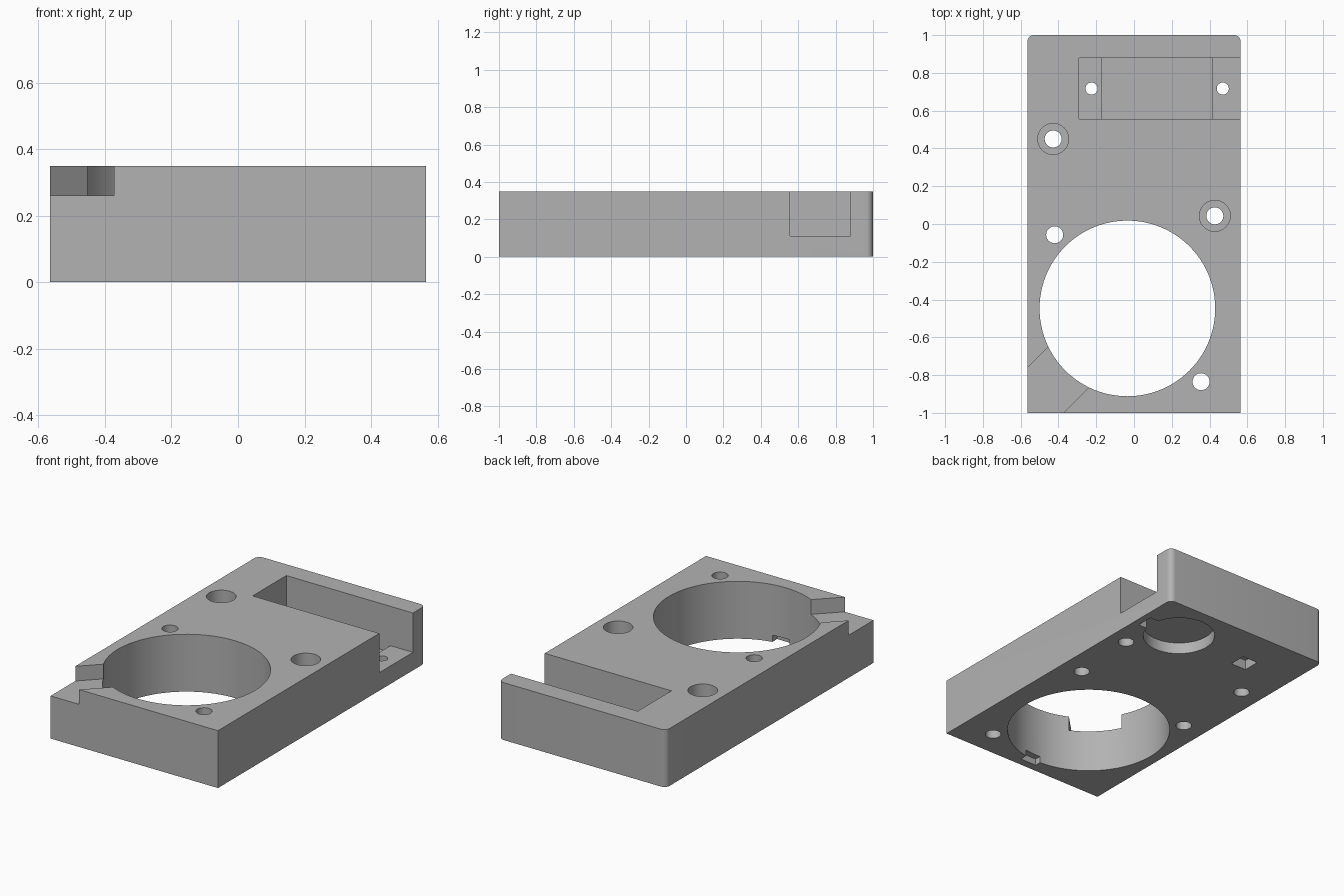
import bpy, bmesh, math
from mathutils import Matrix, Vector

if "Cube" in bpy.data.objects:
    bpy.data.objects.remove(bpy.data.objects["Cube"], do_unlink=True)

W, H = 0.565, 0.35       # half width, thickness
OVER = 0.05              # how far cutters pass through the surface


def make_object(name, bm):
    mesh = bpy.data.meshes.new(name)
    bm.to_mesh(mesh)
    bm.free()
    obj = bpy.data.objects.new(name, mesh)
    bpy.context.scene.collection.objects.link(obj)
    return obj


def box(name, x0, x1, y0, y1, z0, z1, bevel=0):
    bm = bmesh.new()
    size = Vector((x1 - x0, y1 - y0, z1 - z0))
    mid = Vector((x0 + x1, y0 + y1, z0 + z1)) / 2
    bmesh.ops.create_cube(bm, size=1, matrix=Matrix.Translation(mid) @ Matrix.Diagonal(size).to_4x4())
    if bevel:
        # round only the two upright rear edges
        rear = [e for e in bm.edges if all(v.co.y > y1 - 0.01 for v in e.verts)
                and abs(e.verts[0].co.z - e.verts[1].co.z) > 0.1]
        bmesh.ops.bevel(bm, geom=rear, offset=bevel, segments=8, profile=0.5, affect='EDGES')
    return make_object(name, bm)


def cylinder(name, x, y, r, z0, z1, sides=32):
    bm = bmesh.new()
    bmesh.ops.create_cone(bm, cap_ends=True, segments=sides, radius1=r, radius2=r,
                          depth=z1 - z0, matrix=Matrix.Translation((x, y, (z0 + z1) / 2)))
    return make_object(name, bm)


grey = bpy.data.materials.new("plain_grey")
grey.use_nodes = True
color = (0.45, 0.45, 0.45, 1)
grey.diffuse_color = color
grey.node_tree.nodes["Principled BSDF"].inputs["Base Color"].default_value = color

body = box("mounting_block", -W, W, -1, 1, 0, H, bevel=0.035)
body.data.materials.append(grey)

LOW, TOP = -OVER, H + OVER
hole_x, hole_y = -0.035, -0.447
cutters = []

# Large round opening
cutters.append(cylinder("main_opening", hole_x, hole_y, 0.465, LOW, TOP, 96))

# Diagonal channel from the opening out through the front corner
channel = box("corner_channel", 0, 1.2, -0.152, 0.152, 0.26, TOP)
channel.data.transform(Matrix.Translation((hole_x, hole_y, 0)) @ Matrix.Rotation(math.radians(225), 4, 'Z'))
cutters.append(channel)

# Small notch under the front rim of the opening
cutters.append(box("rim_notch", -0.06, 0.05, -0.95, -0.8, LOW, 0.04))

# Side pocket, its deeper middle and the round hole below it
cutters.append(box("side_pocket", -0.29, W + OVER, 0.555, 0.88, 0.11, TOP))
cutters.append(box("deep_pocket", -0.172, 0.413, 0.555, 0.88, 0.07, 0.2))
cutters.append(cylinder("pocket_port", 0.265, 0.717, 0.205, LOW, 0.07, 64))

# Screw holes in the pocket ledges with square nut recesses beneath
for x in (-0.225, 0.47):
    cutters.append(cylinder("ledge_hole", x, 0.717, 0.032, LOW, 0.2))
    cutters.append(box("nut_recess", x - 0.052, x + 0.052, 0.665, 0.769, LOW, 0.06))

# Counterbored bolt holes
for x, y in ((-0.428, 0.45), (0.428, 0.043)):
    cutters.append(cylinder("bolt_hole", x, y, 0.045, LOW, TOP))
    cutters.append(cylinder("counterbore", x, y, 0.082, 0.15, TOP, 48))

# Plain bolt holes, and a blind one in the underside
for x, y, top in ((-0.42, -0.057, TOP), (0.355, -0.835, TOP), (0.45, 0.465, 0.2)):
    cutters.append(cylinder("plain_hole", x, y, 0.045, LOW, top))

for cutter in cutters:
    mod = body.modifiers.new(cutter.name, 'BOOLEAN')
    mod.operation = 'DIFFERENCE'
    mod.solver = 'EXACT'
    mod.object = cutter

# Bake the cuts and discard the cutters
bpy.context.view_layer.update()
graph = bpy.context.evaluated_depsgraph_get()
cut_mesh = bpy.data.meshes.new_from_object(body.evaluated_get(graph))
body.modifiers.clear()
body.data = cut_mesh
for cutter in cutters:
    bpy.data.objects.remove(cutter, do_unlink=True)
cut_mesh.materials.clear()
cut_mesh.materials.append(grey)
for face in cut_mesh.polygons:
    face.material_index = 0

bpy.ops.object.select_all(action='DESELECT')
body.select_set(True)
bpy.context.view_layer.objects.active = body
bpy.ops.object.shade_smooth_by_angle(angle=math.radians(30))
